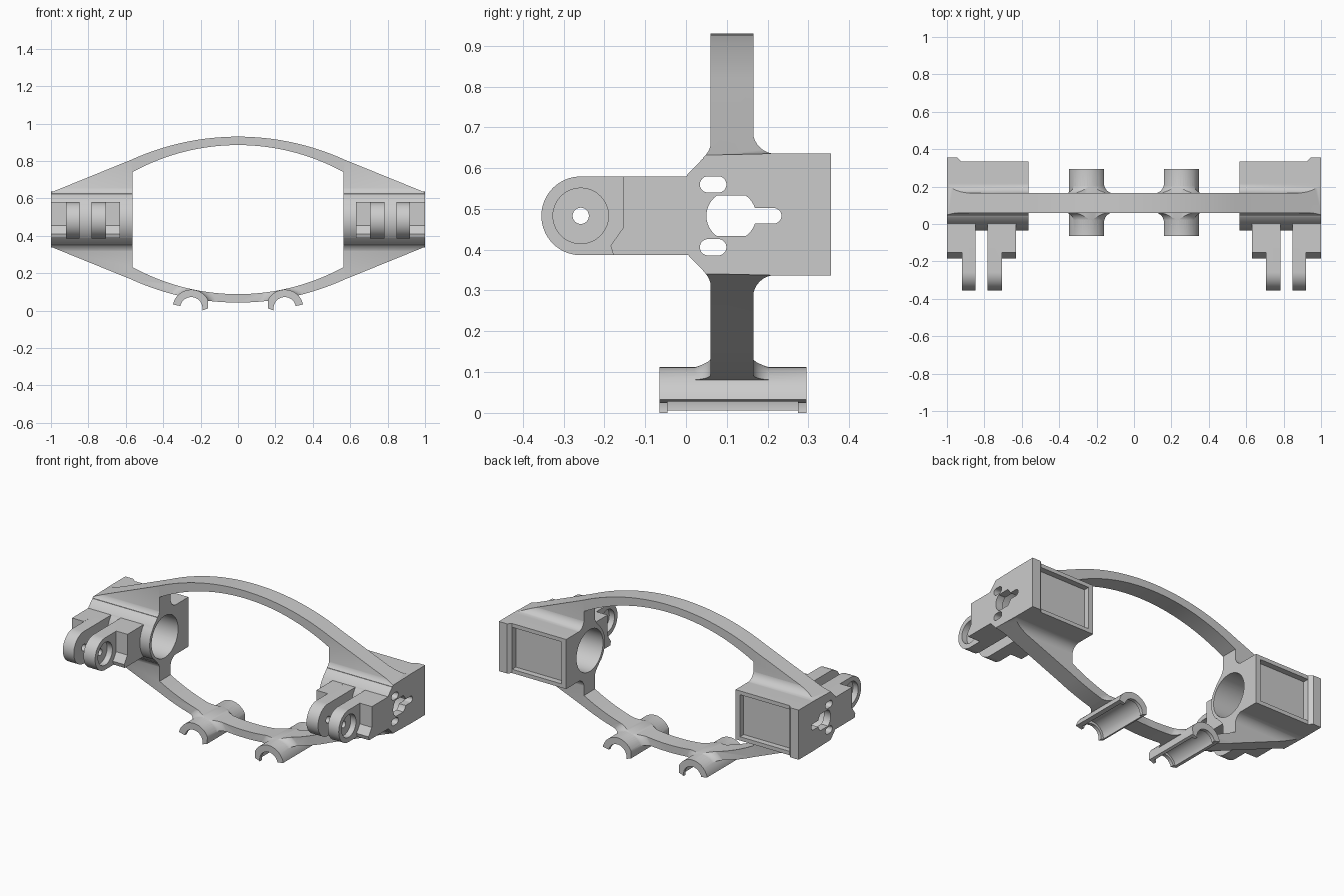
import bpy, bmesh
from math import sin, cos, pi, sqrt, radians

cube = bpy.data.objects.get("Cube")
if cube:
    bpy.data.objects.remove(cube)

TONE = (0.6, 0.6, 0.6, 1)
grey = bpy.data.materials.new("plain_grey")
grey.use_nodes = True
grey.diffuse_color = TONE
grey.node_tree.nodes["Principled BSDF"].inputs["Base Color"].default_value = TONE

MID = 0.4865              # height of the horizontal symmetry plane
AXIS = 0.483              # height of bores and lugs
INNER, OUTER = 0.565, 1.0  # x range of the end blocks


def to_object(name, bm):
    bmesh.ops.recalc_face_normals(bm, faces=bm.faces)
    mesh = bpy.data.meshes.new(name)
    bm.to_mesh(mesh)
    bm.free()
    mesh.materials.append(grey)
    ob = bpy.data.objects.new(name, mesh)
    bpy.context.collection.objects.link(ob)
    return ob


def prism(name, pts, axis, lo, hi):
    """Extrude a 2D outline along an axis: x takes (y,z), y takes (x,z), z takes (x,y)."""
    i = "xyz".index(axis)
    bm = bmesh.new()

    def ring(d):
        verts = []
        for p in pts:
            co = list(p)
            co.insert(i, d)
            verts.append(bm.verts.new(co))
        return verts
    a, b = ring(lo), ring(hi)
    bm.faces.new(a)
    bm.faces.new(b[::-1])
    for k in range(len(a)):
        n = (k + 1) % len(a)
        bm.faces.new((a[k], a[n], b[n], b[k]))
    return to_object(name, bm)


def arc(cx, cy, r, a0, a1, n=16):
    return [(cx + r * cos(radians(a0 + (a1 - a0) * k / n)),
             cy + r * sin(radians(a0 + (a1 - a0) * k / n))) for k in range(n + 1)]


def circle(cx, cy, r, n=48):
    return arc(cx, cy, r, 0, 360, n)[:-1]


def pill(y0, y1, z, r):
    return arc(y1 - r, z, r, -90, 90) + arc(y0 + r, z, r, 90, 270)


def box(y0, y1, z0, z1):
    return [(y0, z0), (y1, z0), (y1, z1), (y0, z1)]


def flip(pts):
    """Reflect an outline about the middle height, keeping the path continuous."""
    return [(u, 2 * MID - v) for u, v in reversed(pts)]


def boolean(ob, other, op):
    m = ob.modifiers.new("cut", "BOOLEAN")
    m.object, m.operation, m.solver = other, op, "EXACT"
    bpy.context.view_layer.objects.active = ob
    bpy.ops.object.modifier_apply(modifier=m.name)
    bpy.data.objects.remove(other)


def bow(top, r, x_end, n=16):
    xs = [x_end * k / n for k in range(n + 1)]
    return [(x, top - r + sqrt(r * r - x * x)) for x in xs]


# Plate of the frame, to be trimmed to its arched outline (one half)
frame = prism("bracket_frame", box(-0.05, 1.05, -0.1, 1.1), "y", 0.06, 0.165)

# Fillets from the plate into the end block
top_blend = arc(0.22, 0.691, 0.056, 270, 180, 8) + arc(0.002, 0.67, 0.06, 0, -48, 8)
boolean(frame, prism("block_fillet", top_blend + flip(top_blend), "x", 0.5, 1.04), "UNION")

# Flares from the plate into the clip
CX, CZ, FR = 0.25, 0.012, 0.05
side = [(0.099 + FR * (1 - cos(pi / 2 * k / 8)), 0.012 + FR * sin(pi / 2 * k / 8))
        for k in range(9)]
profile = [(0.0, 0.012)] + side + [(r, 0.225 - y) for r, y in reversed(side)] + [(0.0, 0.213)]
bm = bmesh.new()
vs = [bm.verts.new((CX + r, y, CZ)) for r, y in profile]
es = [bm.edges.new(pair) for pair in zip(vs, vs[1:])]
bmesh.ops.spin(bm, geom=vs + es, cent=(CX, 0, CZ), axis=(0, 1, 0), angle=2 * pi, steps=48)
bmesh.ops.remove_doubles(bm, verts=bm.verts, dist=1e-4)
boolean(frame, to_object("clip_flare", bm), "UNION")

# Trim plate and fillets to the arched outline
outer_top = bow(0.93, 1.38, 0.57) + [(OUTER, 0.632)]
inner_top = bow(0.885, 1.173, INNER)
outline = outer_top + flip(outer_top) + flip(inner_top)[::-1] + inner_top[::-1]
boolean(frame, prism("arched_outline", outline, "y", -0.3, 0.5), "INTERSECT")

# Half-round clip with a lip at each end of its seat
clip_outline = arc(CX, CZ, 0.1, 12, 155, 24) + [(CX - 0.09, 0.012), (CX - 0.058, 0.0), (CX, CZ)]
boolean(frame, prism("clip", clip_outline, "y", -0.065, 0.295), "UNION")
boolean(frame, prism("clip_bore", circle(CX, CZ, 0.06), "y", -0.2, 0.4), "DIFFERENCE")
boolean(frame, prism("clip_seat", circle(CX, CZ, 0.075), "y", -0.045, 0.275), "DIFFERENCE")

# End block with a rounded front around the bore
front = [(0.335, 0.636), (0.22, 0.636), (0.06, 0.632), (0.04, 0.622), (0.004, 0.585)]
bulge = arc(0.11, AXIS, 0.145, 139, 221)
boolean(frame, prism("end_block", front + bulge + flip(front), "x", INNER, OUTER), "UNION")
flange = [(0.925, 0.3), (0.925, 0.335), (0.945, 0.355), (OUTER, 0.355), (OUTER, 0.3)]
boolean(frame, prism("end_flange", flange, "z", 0.337, 0.636), "UNION")

# Shoulders and hinge lugs
shoulder = [(0.05, 0.58), (-0.153, 0.58), (-0.153, 0.455), (-0.185, 0.41),
            (-0.178, 0.387), (0.05, 0.387)]
for x0, x1 in ((0.63, 0.705), (0.92, OUTER)):
    boolean(frame, prism("shoulder", shoulder, "x", x0, x1), "UNION")
lug = [(0.05, 0.387), (0.05, 0.58)] + arc(-0.258, AXIS, 0.0965, 90, 270, 32)
for x0, x1 in ((0.705, 0.782), (0.847, 0.92)):
    boolean(frame, prism("lug", lug, "x", x0, x1), "UNION")

# Hinge pin holes with counterbores on the outward faces
boolean(frame, prism("pin_hole", circle(-0.258, AXIS, 0.02, 24), "x", 0.5, 1.1), "DIFFERENCE")
for x0, x1 in ((0.6, 0.74), (0.885, 1.1)):
    boolean(frame, prism("counterbore", circle(-0.258, AXIS, 0.068), "x", x0, x1), "DIFFERENCE")

# Main bore, end wall openings and rear pocket
boolean(frame, prism("main_bore", circle(0.11, AXIS, 0.126, 64), "x", 0.5, 0.955), "DIFFERENCE")
keyhole = arc(0.111, AXIS, 0.061, -54, 54) + arc(0.111, AXIS, 0.061, 126, 234)
openings = [keyhole, pill(0.12, 0.234, AXIS, 0.019),
            pill(0.034, 0.099, 0.56, 0.02), pill(0.034, 0.099, 0.406, 0.02)]
for shape in openings:
    boolean(frame, prism("opening", shape, "x", 0.9, 1.1), "DIFFERENCE")
pocket = box(0.30, 0.45, 0.36, 0.613)
boolean(frame, prism("rear_pocket", pocket, "x", 0.595, 0.925), "DIFFERENCE")

# Open the half at the middle and mirror it
bm = bmesh.new()
bm.from_mesh(frame.data)
seam = [f for f in bm.faces if all(abs(v.co.x) < 1e-4 for v in f.verts)]
bmesh.ops.delete(bm, geom=seam, context="FACES")
bm.to_mesh(frame.data)
bm.free()
mirror = frame.modifiers.new("mirror", "MIRROR")
mirror.use_clip = True
bpy.ops.object.select_all(action="DESELECT")
frame.select_set(True)
bpy.context.view_layer.objects.active = frame
bpy.ops.object.modifier_apply(modifier=mirror.name)
bpy.ops.object.shade_smooth_by_angle(angle=radians(30))
